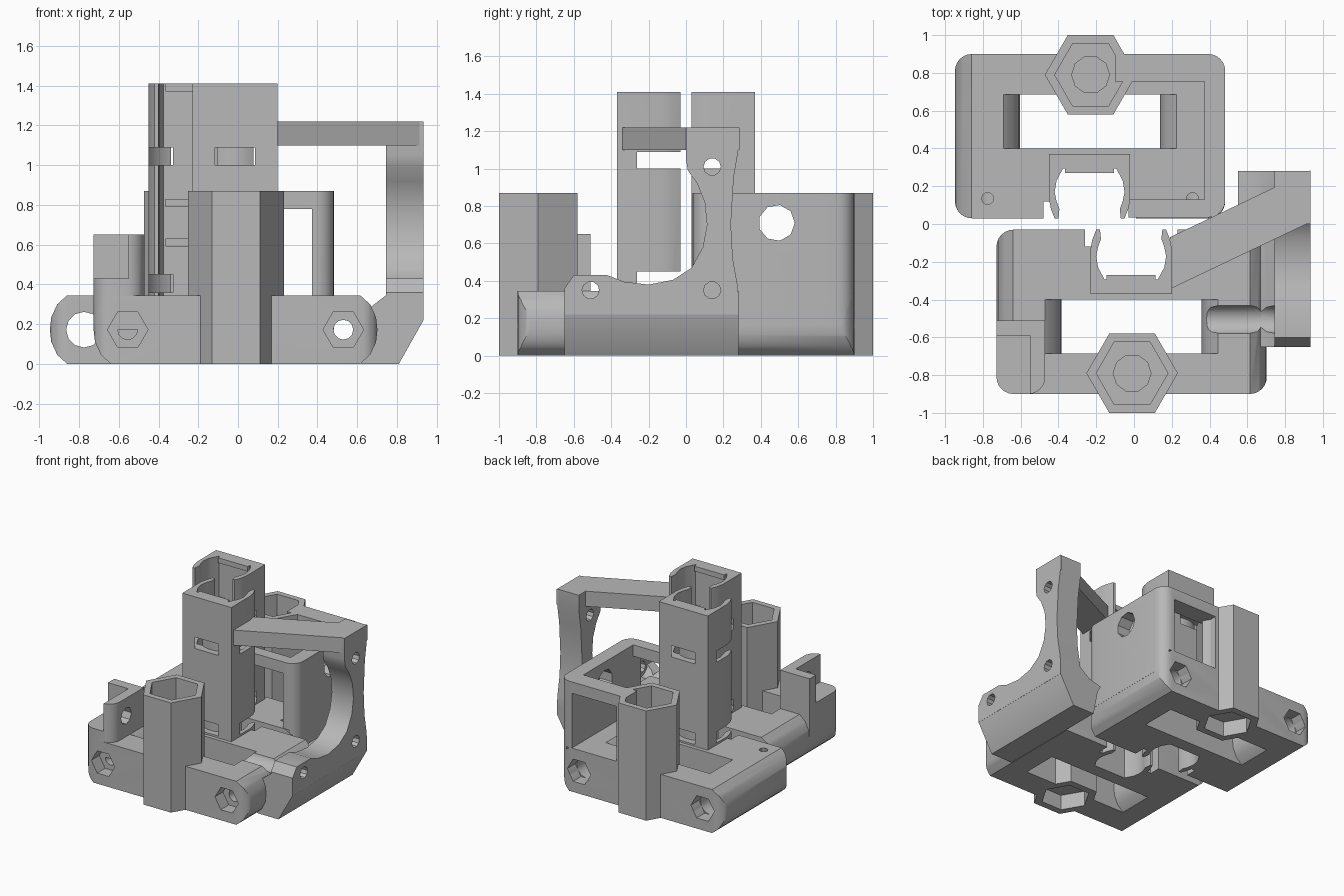
import bpy, bmesh, math
from mathutils import Matrix

if "Cube" in bpy.data.objects:
    bpy.data.objects.remove(bpy.data.objects["Cube"], do_unlink=True)

grey = bpy.data.materials.new("plain grey plastic")
grey.use_nodes = True
COLOUR = (0.48, 0.48, 0.48, 1)
grey.diffuse_color = COLOUR
grey.node_tree.nodes["Principled BSDF"].inputs["Base Color"].default_value = COLOUR


def prism(name, pts, axis, lo, hi):
    """Extrude a flat outline along an axis."""
    place = {"x": lambda p, t: (t, p[0], p[1]),
             "y": lambda p, t: (p[0], t, p[1]),
             "z": lambda p, t: (p[0], p[1], t)}[axis]
    bm = bmesh.new()
    a = [bm.verts.new(place(p, lo)) for p in pts]
    b = [bm.verts.new(place(p, hi)) for p in pts]
    n = len(pts)
    bm.faces.new(a)
    bm.faces.new(b[::-1])
    for i in range(n):
        bm.faces.new((a[i], b[i], b[(i + 1) % n], a[(i + 1) % n]))
    bmesh.ops.recalc_face_normals(bm, faces=bm.faces)
    me = bpy.data.meshes.new(name)
    bm.to_mesh(me)
    bm.free()
    me.materials.append(grey)
    ob = bpy.data.objects.new(name, me)
    bpy.context.collection.objects.link(ob)
    return ob


def box(name, x0, x1, y0, y1, z0, z1):
    return prism(name, [(x0, y0), (x1, y0), (x1, y1), (x0, y1)], "z", z0, z1)


def ngon(cx, cy, r, n, turn=0.0):
    return [(cx + r * math.cos(turn + math.tau * i / n),
             cy + r * math.sin(turn + math.tau * i / n)) for i in range(n)]


def round_rect(x0, x1, y0, y1, r):
    pts = []
    for cx, cy, q in ((x1 - r, y1 - r, 0), (x0 + r, y1 - r, 1),
                      (x0 + r, y0 + r, 2), (x1 - r, y0 + r, 3)):
        pts += [(cx + r * math.cos(math.pi / 2 * (q + k / 6)),
                 cy + r * math.sin(math.pi / 2 * (q + k / 6))) for k in range(7)]
    return pts


def boolean(ob, cutter, op="DIFFERENCE"):
    """Apply a boolean at once and discard the cutter."""
    mod = ob.modifiers.new("cut", "BOOLEAN")
    mod.object, mod.operation, mod.solver = cutter, op, "EXACT"
    dg = bpy.context.evaluated_depsgraph_get()
    me = bpy.data.meshes.new_from_object(ob.evaluated_get(dg))
    ob.modifiers.clear()
    ob.data = me
    bpy.data.objects.remove(cutter, do_unlink=True)


def cut(ob, *args):
    boolean(ob, prism("cutter", *args))


def cut_box(ob, *args):
    boolean(ob, box("cutter", *args))


TOP, MID = 0.345, 0.172
ROD_L, ROD_R = -0.555, 0.53
HX, HY = -0.01, -0.79
TX = -0.015
# Rounded rod housing, from top to bottom
END = [(0.085, TOP), (0.135, 0.3), (0.165, 0.235), (0.172, MID),
       (0.165, 0.11), (0.135, 0.045), (0.085, 0)]


def hex_pockets(ob):
    cut(ob, ngon(HX, HY, 0.19, 6), "z", 0.3, 1)
    cut(ob, ngon(HX, HY, 0.1, 10), "z", 0.15, 0.31)
    cut(ob, ngon(HX, HY, 0.18, 6), "z", -0.1, 0.12)


def half(side):
    """Base, nut column and bearing clip of one carriage half."""
    back = side == "back"
    # Base with rounded rod housings and a central slot
    outline = [(ROD_R + x, z) for x, z in END] + [(ROD_L - x, z) for x, z in END[::-1]]
    base = prism(side + "_base", outline, "y", -0.9, -0.03)
    boolean(base, prism("cutter", round_rect(-0.728, 0.703, -0.9, -0.03, 0.09),
                        "z", -0.1, 0.5), "INTERSECT")
    left = [(ROD_L + x, z) for x, z in END]
    right = [(ROD_R - x, z) for x, z in END[::-1]]
    slot = ([(left[0][0], 0.4)] + left + [(left[-1][0], -0.1), (right[0][0], -0.1)]
            + right + [(right[-1][0], 0.4)])
    cut(base, slot, "y", -0.685, -0.4)
    cut_box(base, TX - 0.21, TX + 0.21, -0.365, 0.1, -0.1, 0.5)
    cut_box(base, TX - 0.245, TX + 0.245, -0.12, 0.1, -0.1, 0.5)
    for x in (ROD_L, ROD_R):
        cut(base, ngon(x, MID, 0.09 if back else 0.05, 12), "y", -1, 0.1)
        cut(base, ngon(x, MID, 0.102, 6), "y", -1, -0.8)
        if back:
            cut(base, ngon(x, -0.135, 0.032, 10), "z", 0.22, 0.5)
    hex_pockets(base)

    # Hexagonal nut column
    column = prism(side + "_nut_column", ngon(HX, HY, 0.242, 6), "z", 0, 0.87)
    hex_pockets(column)

    # Bearing clip tower with strap slots
    arm = [(0.215, -0.37), (0.215, -0.13), (0.205, -0.08), (0.185, -0.03),
           (0.165, -0.03), (0.16, -0.08), (0.175, -0.12), (0.185, -0.17),
           (0.175, -0.23), (0.14, -0.295)]
    section = [(TX + x, y) for x, y in arm] + [(TX - x, y) for x, y in arm[::-1]]
    clip = prism(side + "_bearing_clip", section, "z", 0, 1.41)
    for z in (0.36, 1.0):
        ring = prism("cutter", ngon(TX, -0.15, 0.243, 32), "z", z, z + 0.09)
        cut(ring, ngon(TX, -0.15, 0.172, 32), "z", z - 0.1, z + 0.2)
        boolean(clip, ring)
    parts = [base, column, clip]
    for z in (0.59, 0.79, 1.37):
        parts.append(box(side + "_bearing_rib", TX - 0.13, TX + 0.13,
                         -0.31, -0.27, z, z + 0.04))
    if back:
        flip = Matrix.Translation((-0.22, 0, 0)) @ Matrix.Diagonal((1, -1, 1, 1))
        for ob in parts:
            ob.data.transform(flip)
            ob.data.flip_normals()
    return parts


front = half("front")
half("back")

# Corner stop block on the front half
stop = prism("corner_stop", round_rect(-0.728, -0.47, -0.9, -0.3, 0.09), "z", MID, 0.65)
cut_box(stop, -1, 0, -0.51, 0, 0, 1)
cut_box(stop, -1, -0.55, -1, -0.59, 0.43, 1)
cut(stop, ngon(-0.73, 0.51, 0.065, 8), "x", -0.6, -0.4)
cut(stop, ngon(ROD_L, MID, 0.102, 6), "y", -1, -0.8)
cut_box(stop, ROD_L + 0.08, 0, -0.685, -0.4, 0, TOP)

# Open frame on the back half
frame = prism("back_frame", round_rect(-0.2, 0.483, 0.035, 0.9, 0.09), "z", MID, 0.87)
cut_box(frame, -0.5, 0.372, 0.13, 0.755, TOP - 0.01, 1)
cut_box(frame, -0.5, -0.03, -0.1, 0.65, 0, 1)
cut_box(frame, -0.5, -0.1, -0.1, 1, 0, 1)
cut_box(frame, -0.02, 0.372, -0.1, 1, TOP, 0.78)
cut_box(frame, -0.5, 0.42, -0.1, 1, 0, TOP - 0.003)
cut(frame, ngon(0.485, 0.71, 0.097, 9), "x", 0.3, 0.6)

# Motor bracket: scalloped plate, foot and diagonal brace
plate_outline = [(0.28, 1.22), (0.28, 1.1), (0.255, 0.95), (0.24, 0.7), (0.25, 0.52),
                 (0.275, 0.38), (0.28, 0.33), (0.28, 0.22), (-0.65, 0.22),
                 (-0.65, 0.36), (-0.6, 0.43), (-0.42, 0.43), (-0.33, 0.395),
                 (-0.2, 0.38), (-0.07, 0.405), (0.03, 0.47), (0.09, 0.58),
                 (0.112, 0.7), (0.1, 0.82), (0.06, 0.92), (0.01, 0.99),
                 (0, 1.05), (0, 1.22)]
plate = prism("motor_plate", plate_outline, "x", 0.745, 0.935)
foot_outline = [(0.62, 0), (0.81, 0), (0.935, 0.222), (0.935, 0.3),
                (0.745, TOP), (0.66, 0.28), (0.55, 0.25), (0.58, 0.2)]
foot = prism("motor_foot", foot_outline, "y", -0.65, 0.28)
for ob in (plate, foot):
    for y, z in ((0.14, 1.01), (0.14, 0.35), (-0.51, 0.35)):
        cut(ob, ngon(y, z, 0.046, 10), "x", 0.5, 1)
for ob in (front[0], foot):
    cut(ob, ngon(-0.505, 0.35, 0.075, 12), "x", 0.38, 0.745)
prism("diagonal_brace", [(0.19, -0.345), (0.935, 0.01), (0.935, 0.285), (0.19, -0.07)],
      "z", 1.1, 1.22)

# Smooth curved walls while keeping the edges crisp
bpy.ops.object.select_all(action="DESELECT")
for ob in bpy.context.collection.objects:
    if ob.type == "MESH" and ob.data.materials and ob.data.materials[0] == grey:
        ob.select_set(True)
        bpy.context.view_layer.objects.active = ob
bpy.ops.object.shade_smooth_by_angle(angle=math.radians(32))
